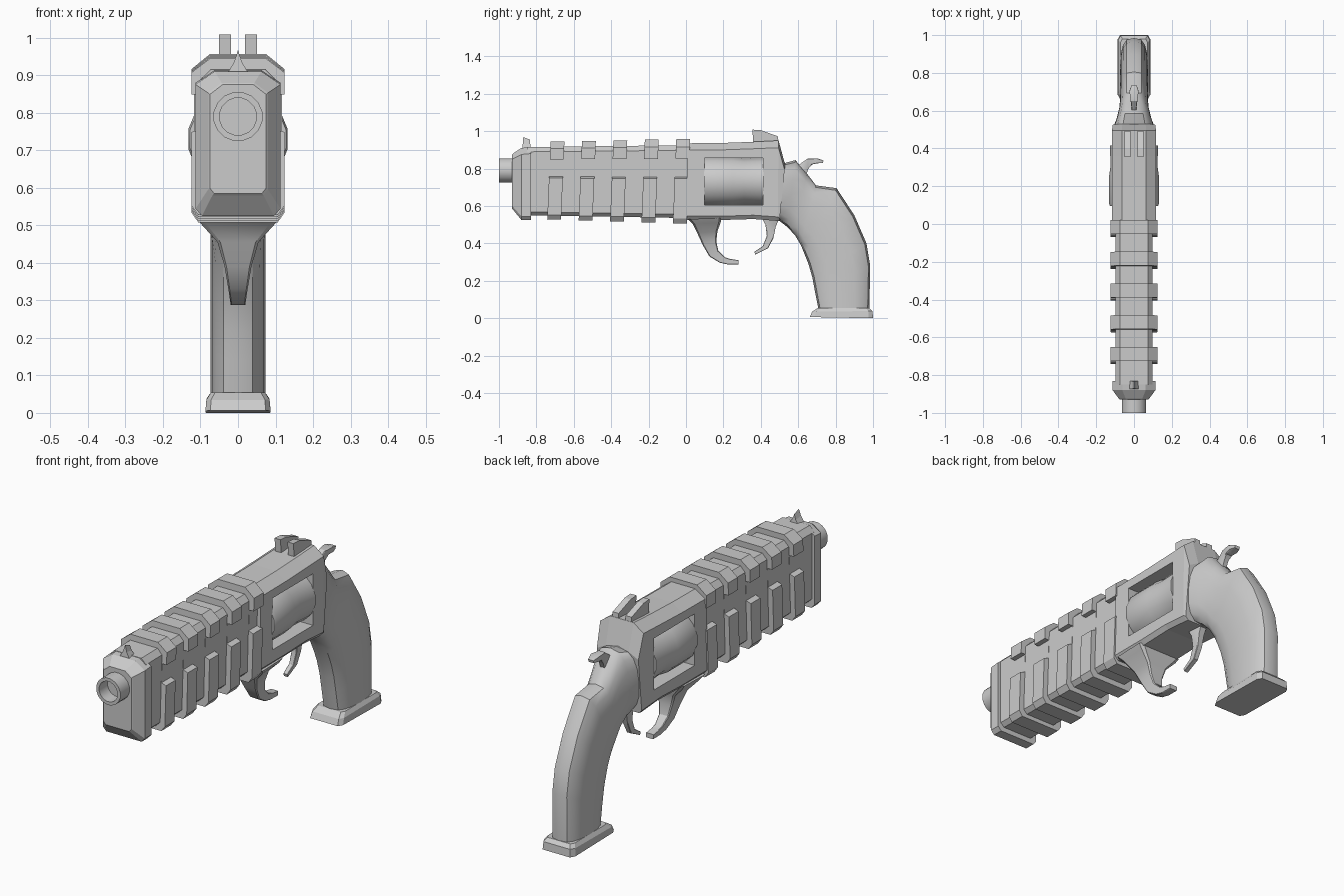
import bpy, bmesh, math


def finish(name, bm, smooth=None):
    bmesh.ops.recalc_face_normals(bm, faces=bm.faces[:])
    me = bpy.data.meshes.new(name)
    bm.to_mesh(me)
    bm.free()
    ob = bpy.data.objects.new(name, me)
    bpy.context.collection.objects.link(ob)
    if smooth:
        bpy.ops.object.select_all(action='DESELECT')
        ob.select_set(True)
        bpy.context.view_layer.objects.active = ob
        bpy.ops.object.shade_smooth_by_angle(angle=math.radians(smooth))
    return ob


def loft(name, half, stations, smooth=None, x=0):
    """half: right side of section as (u, v), v from 0 (lower edge) to 1 (upper edge).
    stations: (y0, z0, y1, z1, half_width) for the lower and upper edge points."""
    section = half + [(-u, v) for u, v in reversed(half) if u > 1e-6]
    bm = bmesh.new()
    rings = []
    for y0, z0, y1, z1, w in stations:
        rings.append([bm.verts.new((x + u * w, y0 + (y1 - y0) * v, z0 + (z1 - z0) * v))
                      for u, v in section])
    n = len(section)
    for a, b in zip(rings, rings[1:]):
        for i in range(n):
            j = (i + 1) % n
            bm.faces.new((a[i], a[j], b[j], b[i]))
    bm.faces.new(rings[0])
    bm.faces.new(rings[-1])
    return finish(name, bm, smooth)


def lathe(name, profile, z, sides):
    """Turn (y, radius) points about a line along y at height z."""
    bm = bmesh.new()
    rings = [[bm.verts.new((r * math.cos(2 * math.pi * (i + .5) / sides), y,
                            z + r * math.sin(2 * math.pi * (i + .5) / sides)))
              for i in range(sides)] for y, r in profile]
    for a, b in zip(rings, rings[1:]):
        for i in range(sides):
            j = (i + 1) % sides
            bm.faces.new((a[i], a[j], b[j], b[i]))
    bm.faces.new(rings[0])
    bm.faces.new(rings[-1])
    return finish(name, bm, 30)


# Cross-sections
RECT = [(1, 0), (1, 1)]
CHAMFER = [(.85, 0), (1, .05), (1, .91), (.55, 1)]
SHROUD = [(.8, 0), (1, .05), (1, .93), (.75, 1)]
NOTCHED = [(.85, 0), (1, .06), (1, .53), (.8, .55), (.8, .77), (1, .77), (1, .91), (.6, 1)]
WEDGE = [(1, 0), (.35, .5), (0, 1)]
PLATE = [(.85, 0), (1, .07), (1, .93), (.85, 1)]
ROUND = []
for k in range(9):
    a = -math.pi / 2 + math.pi * k / 8
    u = max(math.cos(a), 0) ** .65
    v = math.copysign(abs(math.sin(a)) ** .85, math.sin(a))
    ROUND.append((u if 0 < k < 8 else 0, .5 + .5 * v))

# Barrel shroud, nose block and muzzle
loft("barrel_shroud", SHROUD, [(-.85, .55, -.85, .915, .098), (.02, .535, .02, .925, .098)])
loft("nose_block", CHAMFER, [(-.93, .585, -.93, .875, .075), (-.925, .58, -.925, .88, .08),
                             (-.88, .525, -.88, .91, .113), (-.83, .525, -.83, .915, .113)])
lathe("muzzle", [(-.9, .066), (-1, .066), (-1, .05), (-.935, .05)], .79, 16)

# Notched ribs around the shroud
for i in range(5):
    y = -.742 + i * .168
    z0, z1 = .527 - .005 * i, .945 + .003 * i
    loft(f"barrel_rib_{i + 1}", NOTCHED, [(y, z0, y + .018, z1, .124),
                                         (y + .074, z0, y + .092, z1, .124)])

# Frame with the open cylinder window
frame = loft("frame", CHAMFER, [(0, .525, .01, .935, .117), (.2, .525, .2, .937, .117),
                                (.36, .53, .36, .943, .117), (.49, .52, .495, .95, .117),
                                (.5, .52, .53, .82, .112)])
cutter = loft("window_cutter", RECT, [(.1, .605, .1, .857, .3), (.412, .605, .412, .857, .3)])
cutter.hide_render = True
cutter.hide_set(True)
cut = frame.modifiers.new("window", 'BOOLEAN')
cut.object = cutter
cut.solver = 'EXACT'
lathe("cylinder", [(.095, .13), (.11, .135), (.25, .135), (.31, .126), (.4, .13), (.415, .13)],
      .73, 16)

# Grip flowing out of the frame, with its base plate
loft("grip", ROUND, [(.47, .52, .49, .86, .112), (.5, .52, .53, .83, .108),
                     (.545, .485, .585, .845, .09), (.585, .44, .645, .775, .078),
                     (.615, .39, .695, .71, .074), (.635, .34, .805, .695, .073),
                     (.655, .29, .9, .55, .073), (.675, .22, .965, .4, .073),
                     (.69, .14, .985, .28, .073), (.71, .04, .98, .04, .073)], 40)
loft("grip_base", PLATE, [(.662, .006, 1, 0, .087), (.675, .035, .997, .038, .084),
                          (.705, .055, .98, .055, .072)])

# Hooked guard and trigger
loft("trigger_guard", PLATE, [(.01, .53, .19, .535, .117), (.035, .505, .185, .51, .1),
                              (.06, .455, .168, .465, .055), (.09, .39, .162, .41, .036),
                              (.125, .33, .173, .36, .026), (.18, .297, .21, .325, .021),
                              (.225, .287, .235, .317, .02), (.28, .287, .28, .31, .02)], 30)
loft("trigger", PLATE, [(.405, .535, .495, .525, .02), (.425, .5, .48, .49, .017),
                        (.432, .44, .468, .43, .014), (.41, .385, .44, .375, .012),
                        (.365, .355, .37, .34, .011)], 30)

# Hammer
loft("hammer", PLATE, [(.64, .76, .57, .8, .013), (.655, .8, .61, .825, .013),
                       (.675, .822, .65, .853, .018), (.705, .828, .7, .855, .024),
                       (.732, .83, .735, .843, .014)], 30)

# Sights
for s, side in ((-1, "left"), (1, "right")):
    loft(f"rear_sight_{side}", RECT, [(.36, .93, .355, 1.008, .016),
                                      (.4, .93, .4, 1.005, .016),
                                      (.495, .93, .492, .972, .016)], x=s * .035)
loft("front_sight", WEDGE, [(-.875, .905, -.87, .968, .028), (-.83, .905, -.835, .955, .028)])
